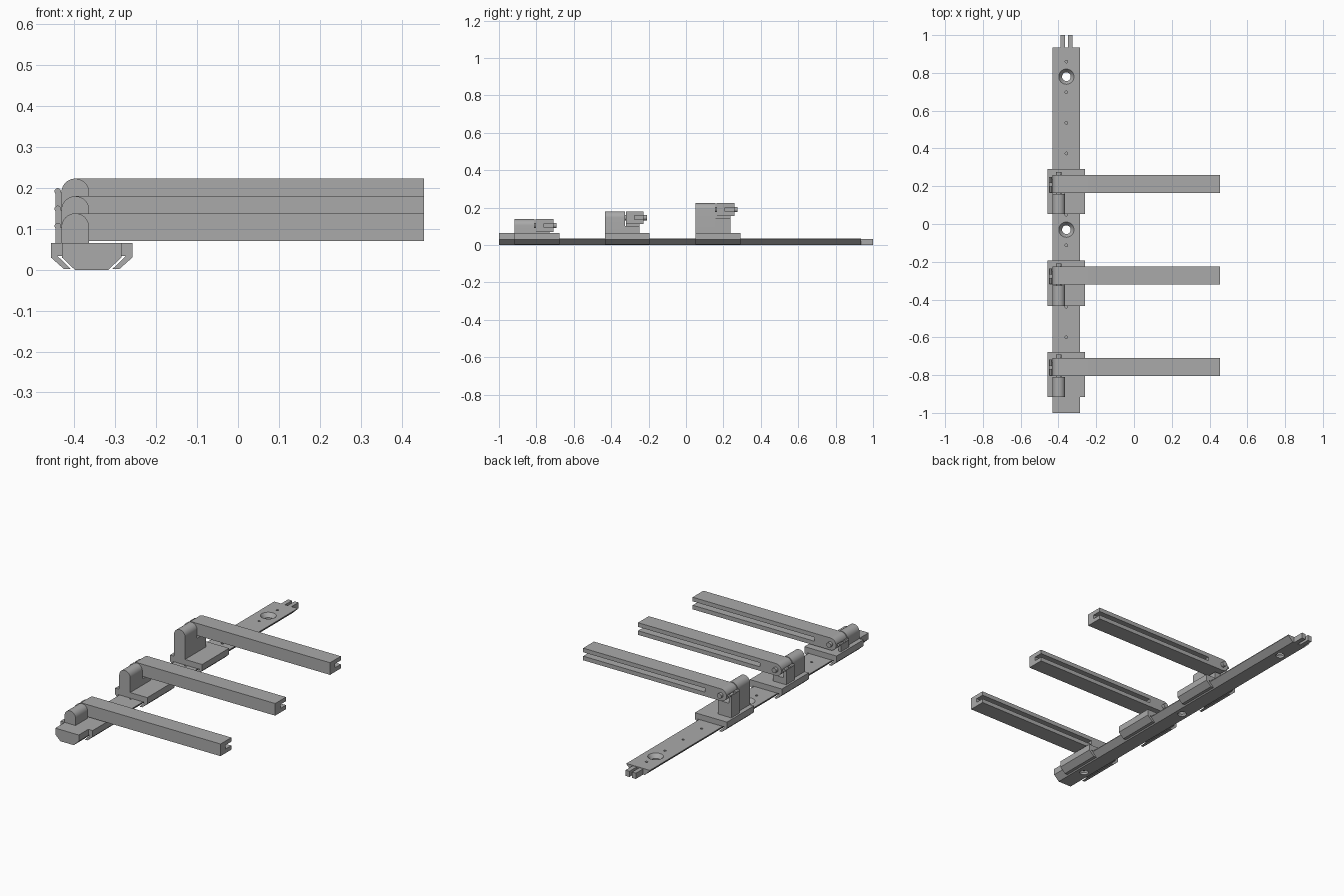
import bpy, bmesh, math
from mathutils import Matrix, Vector

if "Cube" in bpy.data.objects:
    bpy.data.objects.remove(bpy.data.objects["Cube"], do_unlink=True)

grey = bpy.data.materials.new("plain grey")
grey.use_nodes = True
grey.diffuse_color = (0.4, 0.4, 0.4, 1)
bsdf = next(n for n in grey.node_tree.nodes if n.type == 'BSDF_PRINCIPLED')
bsdf.inputs["Base Color"].default_value = grey.diffuse_color

RAIL_X = -0.358
PIVOT_X = -0.398
R = 0.034


def finish(name, bm):
    bmesh.ops.recalc_face_normals(bm, faces=bm.faces)
    mesh = bpy.data.meshes.new(name)
    bm.to_mesh(mesh)
    bm.free()
    mesh.materials.append(grey)
    ob = bpy.data.objects.new(name, mesh)
    bpy.context.collection.objects.link(ob)
    return ob


def extrude(name, outline, y0, y1):
    """Extrude an (x, z) outline along y."""
    bm = bmesh.new()
    face = bm.faces.new([bm.verts.new((x, y0, z)) for x, z in outline])
    new = bmesh.ops.extrude_face_region(bm, geom=[face])["geom"]
    bmesh.ops.translate(bm, vec=(0, y1 - y0, 0),
                        verts=[v for v in new if isinstance(v, bmesh.types.BMVert)])
    return finish(name, bm)


def box(name, x0, x1, y0, y1, z0, z1):
    return extrude(name, [(x0, z0), (x1, z0), (x1, z1), (x0, z1)], y0, y1)


def disc(cx, cz, r, n=24):
    return [(cx + r * math.cos(2 * math.pi * i / n), cz + r * math.sin(2 * math.pi * i / n))
            for i in range(n)]


def smooth(ob):
    bpy.ops.object.select_all(action='DESELECT')
    ob.select_set(True)
    bpy.context.view_layer.objects.active = ob
    bpy.ops.object.shade_smooth_by_angle(angle=math.radians(30))


def cut(ob, cutter):
    mod = ob.modifiers.new("cut", 'BOOLEAN')
    mod.operation = 'DIFFERENCE'
    mod.solver = 'EXACT'
    mod.object = cutter
    bpy.context.view_layer.update()
    result = bpy.data.meshes.new_from_object(
        ob.evaluated_get(bpy.context.evaluated_depsgraph_get()))
    ob.modifiers.clear()
    ob.data = result
    bpy.data.objects.remove(cutter, do_unlink=True)


def add_cone(bm, y, z0, z1, r0, r1, n):
    place = Matrix.Translation(Vector((RAIL_X, y, (z0 + z1) / 2)))
    bmesh.ops.create_cone(bm, cap_ends=True, segments=n, radius1=r0, radius2=r1,
                          depth=z1 - z0, matrix=place)


# Rail with bevelled undersides
half = [(0.041, 0), (0.0725, 0.03), (0.0725, 0.034)]
rail_outline = ([(RAIL_X + x, z) for x, z in half]
                + [(RAIL_X - x, z) for x, z in reversed(half)])
rail = extrude("rail", rail_outline, -1, 0.935)

# Countersunk screw holes, then small index holes
bm = bmesh.new()
for y in (0.78, -0.03, -0.84):
    add_cone(bm, y, -0.02, 0.02, 0.023, 0.023, 32)
cut(rail, finish("screw_holes", bm))
bm = bmesh.new()
for y in (0.78, -0.03, -0.84):
    add_cone(bm, y, 0.012, 0.036, 0.023, 0.042, 32)
for i in range(10):
    add_cone(bm, 0.86 - i * 0.1622, 0.012, 0.05, 0.007, 0.007, 12)
cut(rail, finish("index_holes", bm))
smooth(rail)

# Joining tabs and raised end cap
for side, x in (("right", -0.378), ("left", -0.338)):
    box(side + "_joining_tab", x - 0.012, x + 0.012, 0.93, 1.0, 0, 0.032)
box("end_cap", RAIL_X - 0.0725, RAIL_X + 0.0725, -1, -0.9, 0.033, 0.065)

# Sliding brackets, each with a taller post and a swinging arm
clip_half = [(0.073, 0.034), (0.084, 0.034), (0.051, 0.002), (0.068, 0.002),
             (0.0995, 0.03), (0.0995, 0.065)]
clip_outline = ([(RAIL_X + x, z) for x, z in clip_half]
                + [(RAIL_X - x, z) for x, z in reversed(clip_half)])
for label, y, top in (("front", -0.916, 0.138), ("middle", -0.433, 0.180),
                      ("rear", 0.052, 0.223)):
    mid = top - R
    extrude(label + "_slider", clip_outline, y, y + 0.239)

    # Post with a rounded top
    arch = [(PIVOT_X - R, 0.06), (PIVOT_X + R, 0.06)]
    arch += [(PIVOT_X + R * math.cos(math.pi * i / 20), mid + R * math.sin(math.pi * i / 20))
             for i in range(21)]
    smooth(extrude(label + "_post", arch, y, y + 0.107))

    # Support under the arm and the latch plate behind it
    if top - 0.08 > 0.07:
        box(label + "_support", PIVOT_X - R, PIVOT_X + R, y + 0.1, y + 0.185,
            0.06, top - 0.08)
    box(label + "_latch_plate", -0.447, PIVOT_X - R + 0.001, y + 0.112, y + 0.185, 0.06, mid)
    for k in (0.115, 0.165):
        smooth(extrude(label + "_latch_knob", disc(-0.441, mid + 0.003, 0.008, 12),
                       y + k, y + k + 0.033))

    # Arm with a rounded hinge end and a lengthwise slot in its back
    a0, a1 = y + 0.112, y + 0.207
    outline = [(PIVOT_X + R * math.cos(a), mid + R * math.sin(a))
               for a in [math.pi * (0.5 + i / 20) for i in range(21)]]
    outline += [(0.455, mid - R), (0.455, mid + R)]
    arm = extrude(label + "_arm", outline, a0, a1)
    cut(arm, box("slot", -0.30, 0.5, a1 - 0.05, a1 + 0.02, mid - 0.011, mid + 0.011))
    smooth(arm)

    # Hinge pin through post and arm
    smooth(extrude(label + "_hinge_pin", disc(PIVOT_X, mid, 0.014), y + 0.09, y + 0.224))
